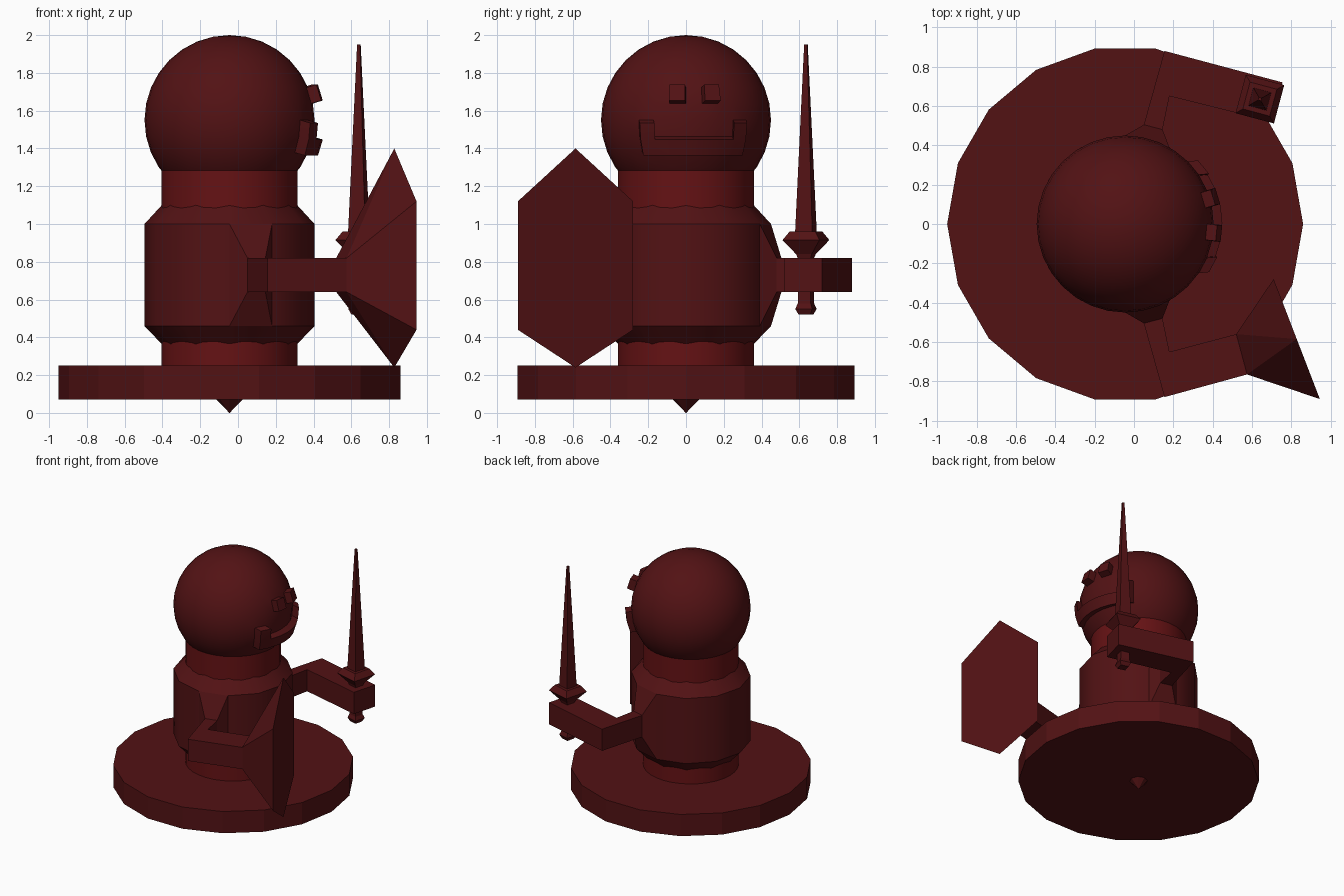
import bpy, bmesh, math
from mathutils import Vector

if "Cube" in bpy.data.objects:
    bpy.data.objects.remove(bpy.data.objects["Cube"])

CX = -0.045  # vertical axis of the figure


def material(name, color):
    m = bpy.data.materials.new(name)
    m.diffuse_color = color
    m.use_nodes = True
    m.node_tree.nodes["Principled BSDF"].inputs["Base Color"].default_value = m.diffuse_color
    return m


RED = material("dark_red", (0.085, 0.006, 0.007, 1))
BRIGHT = material("neck_red", (0.13, 0.006, 0.007, 1))


def finish(bm, name, mat=RED, smooth=None):
    bmesh.ops.recalc_face_normals(bm, faces=bm.faces[:])
    me = bpy.data.meshes.new(name)
    bm.to_mesh(me)
    bm.free()
    ob = bpy.data.objects.new(name, me)
    bpy.context.collection.objects.link(ob)
    me.materials.append(mat)
    if smooth:
        bpy.ops.object.select_all(action='DESELECT')
        ob.select_set(True)
        bpy.context.view_layer.objects.active = ob
        bpy.ops.object.shade_smooth_by_angle(angle=math.radians(smooth))
    return ob


def loft(name, rings, **kw):
    """Join closed rings of points with quads and cap both ends."""
    bm = bmesh.new()
    vs = [[bm.verts.new(p) for p in ring] for ring in rings]
    for a, b in zip(vs, vs[1:]):
        n = len(a)
        for i in range(n):
            bm.faces.new((a[i], a[(i + 1) % n], b[(i + 1) % n], b[i]))
    bm.faces.new(vs[0])
    bm.faces.new(vs[-1])
    return finish(bm, name, **kw)


def lathe(name, profile, sides, cx=CX, cy=0.0, turn=0.0, **kw):
    rings = []
    for r, z in profile:
        angles = [turn + 2 * math.pi * i / sides for i in range(sides)]
        rings.append([(cx + r * math.cos(a), cy + r * math.sin(a), z) for a in angles])
    return loft(name, rings, **kw)


# Base disc, pivot tip, core column and chamfered torso
lathe("base_disc", [(0.905, 0.07), (0.905, 0.25)], 18)
lathe("pivot_tip", [(0.001, 0.0), (0.07, 0.072)], 8)
lathe("core_column", [(0.36, 0.24), (0.36, 1.32)], 32, mat=BRIGHT, smooth=30)
lathe("torso", [(0.34, 0.345), (0.45, 0.46), (0.45, 1.0), (0.34, 1.12)], 12, smooth=31)

# Head: sphere with face panels pushed out as eyes and mouth
bm = bmesh.new()
bmesh.ops.create_uvsphere(bm, u_segments=32, v_segments=16, radius=0.45)
STEP = 11.25


def cell(f):
    c = f.calc_center_median()
    lon = math.degrees(math.atan2(c.y, c.x))
    lat = math.degrees(math.asin(c.z / c.length))
    return math.floor(lon / STEP), math.floor(lat / STEP)


mouth = {(i, -2) for i in range(-3, 4)} | {(-3, -1), (3, -1)}
for cells in ({(-1, 1)}, {(1, 1)}, mouth):
    faces = [f for f in bm.faces if cell(f) in cells]
    push = sum((f.calc_center_median() for f in faces), Vector()).normalized() * 0.055
    new = bmesh.ops.extrude_face_region(bm, geom=faces)["geom"]
    bmesh.ops.delete(bm, geom=faces, context='FACES')
    for v in new:
        if isinstance(v, bmesh.types.BMVert):
            v.co += push
bmesh.ops.translate(bm, verts=bm.verts[:], vec=(CX, 0, 1.55))
finish(bm, "head", smooth=30)


# Arms: torso panel tapers to a shoulder, then elbow, then hand
def arm(name, side, hand):
    sections = [((-0.045, 0.45), (0.18, 0.39), 0.46, 1.0),
                ((0.05, 0.505), (0.145, 0.48), 0.64, 0.82),
                ((0.155, 0.88), (0.18, 0.65), 0.64, 0.82),
                (*hand, 0.64, 0.82)]
    rings = [[(o[0], side * o[1], z0), (i[0], side * i[1], z0),
              (i[0], side * i[1], z1), (o[0], side * o[1], z1)]
             for o, i, z0, z1 in sections]
    loft(name, rings)


arm("sword_arm", 1, ((0.755, 0.72), (0.70, 0.52)))
arm("shield_arm", -1, ((0.575, 0.765), (0.52, 0.56)))

# Shield: hull from the wrist out to a flat hexagon
bm = bmesh.new()
points = [(x, y, z) for x, y, zs in (((0.52), -0.56, (0.64, 0.82)),
                                     (0.575, -0.765, (0.64, 0.82)),
                                     (0.71, -0.28, (0.44, 1.12)),
                                     (0.945, -0.89, (0.44, 1.12)),
                                     (0.8275, -0.585, (0.24, 1.40))) for z in zs]
bmesh.ops.convex_hull(bm, input=[bm.verts.new(p) for p in points])
bmesh.ops.dissolve_limit(bm, angle_limit=0.02, verts=bm.verts[:], edges=bm.edges[:])
finish(bm, "shield")

# Sword: square section from pommel through guard to blade tip
sword = [(0.045, 0.52), (0.065, 0.55), (0.05, 0.58), (0.05, 0.82), (0.06, 0.84),
         (0.143, 0.915), (0.10, 0.96), (0.066, 0.96), (0.011, 1.95)]
lathe("sword", sword, 4, cx=0.64, cy=0.635, turn=math.radians(30))
